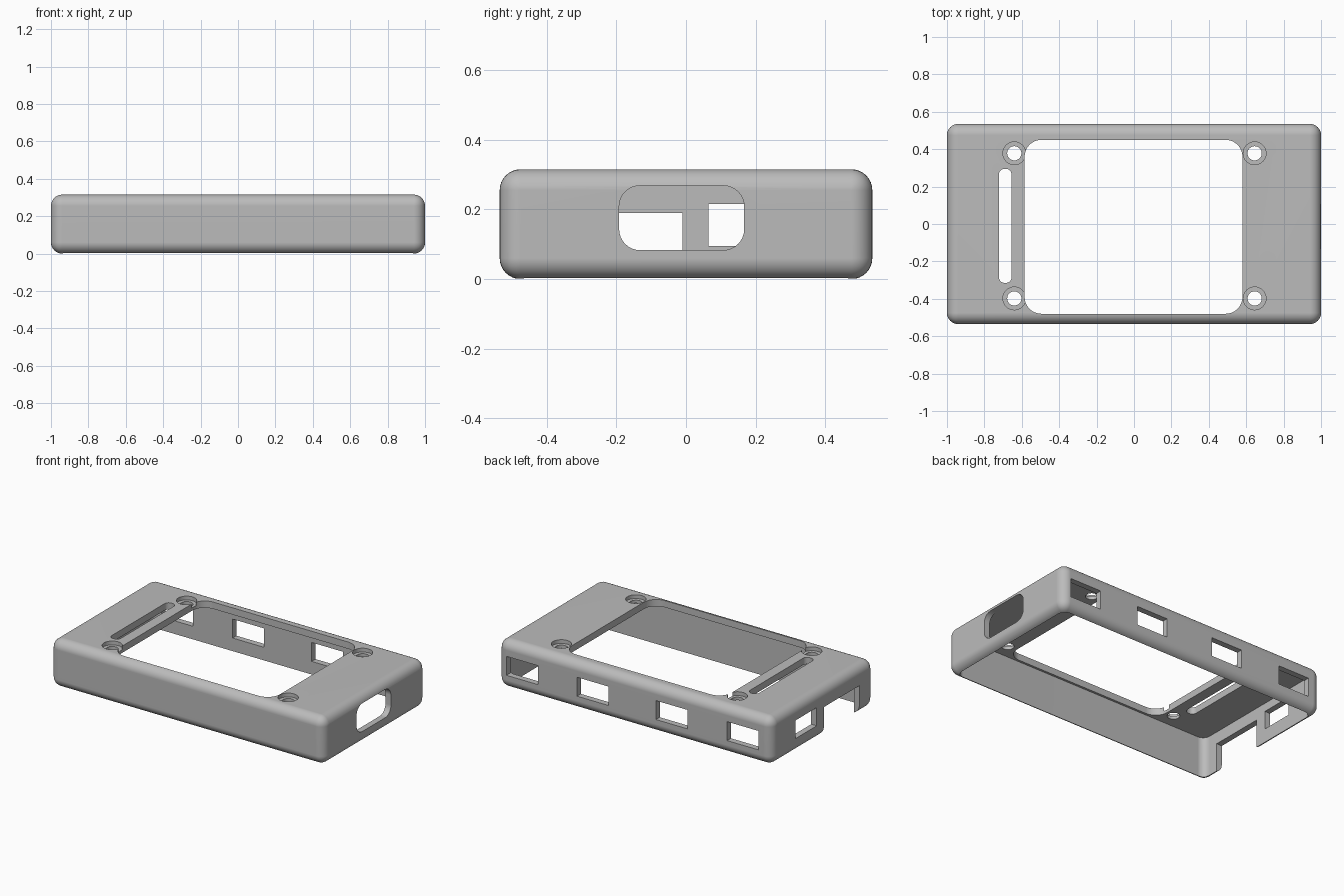
import bpy, bmesh
from math import sin, cos, pi
from mathutils import Vector

if "Cube" in bpy.data.objects:
    bpy.data.objects.remove(bpy.data.objects["Cube"], do_unlink=True)

grey = bpy.data.materials.new("plain_grey")
grey.use_nodes = True
grey.diffuse_color = (0.5, 0.5, 0.5, 1)
grey.node_tree.nodes["Principled BSDF"].inputs["Base Color"].default_value = (0.5, 0.5, 0.5, 1)

HALF_Y, TOP, WALL, ROUND = 0.535, 0.315, 0.04, 0.06
CEILING = TOP - 0.045


def make_object(name, bm):
    bmesh.ops.recalc_face_normals(bm, faces=bm.faces)
    mesh = bpy.data.meshes.new(name)
    bm.to_mesh(mesh)
    bm.free()
    obj = bpy.data.objects.new(name, mesh)
    bpy.context.collection.objects.link(obj)
    obj.data.materials.append(grey)
    return obj


def rounded_prism(name, axis, u, v, depth, radius=0.0, steps=8):
    """Rounded rectangle over ranges u and v, extruded along axis over depth."""
    place = {"x": lambda a, b, d: Vector((d, a, b)),
             "y": lambda a, b, d: Vector((a, d, b)),
             "z": lambda a, b, d: Vector((a, b, d))}[axis]
    corners = [(u[1], v[1], -1, -1), (u[0], v[1], 1, -1),
               (u[0], v[0], 1, 1), (u[1], v[0], -1, 1)]
    bm = bmesh.new()
    ring = []
    for i, (a, b, sa, sb) in enumerate(corners):
        count = steps if radius else 0
        for k in range(count + 1):
            t = (i + k / max(count, 1)) * pi / 2
            ring.append(bm.verts.new(place(a + radius * (sa + cos(t)),
                                           b + radius * (sb + sin(t)), depth[0])))
    face = bm.faces.new(ring)
    moved = bmesh.ops.extrude_face_region(bm, geom=[face])["geom"]
    shift = place(0, 0, depth[1] - depth[0])
    bmesh.ops.translate(bm, vec=shift, verts=[g for g in moved if isinstance(g, bmesh.types.BMVert)])
    return make_object(name, bm)


# Outer body: box rounded on every edge
bm = bmesh.new()
bmesh.ops.create_cube(bm, size=1)
bmesh.ops.scale(bm, vec=(2, 2 * HALF_Y, TOP), verts=bm.verts)
bmesh.ops.translate(bm, vec=(0, 0, TOP / 2), verts=bm.verts)
bmesh.ops.bevel(bm, geom=bm.edges[:], offset=ROUND, segments=8, profile=0.5, affect="EDGES")
case = make_object("case_shell", bm)

cutters = []


def cut(name, *args, **kw):
    cutters.append(rounded_prism(name + "_cutter", *args, **kw))


# Hollow underside
inner_x, inner_y = 1 - WALL, HALF_Y - WALL
cut("cavity", "z", (-inner_x, inner_x), (-inner_y, inner_y), (-0.1, CEILING), radius=0.05)

# Screen opening and slot in the top
above = (CEILING - 0.02, TOP + 0.1)
cut("screen_opening", "z", (-0.585, 0.58), (-0.48, 0.45), above, radius=0.09)
cut("slot", "z", (-0.722, -0.655), (-0.315, 0.295), above, radius=0.03)

# Screw holes with counterbores
for x in (-0.64, 0.645):
    for y in (-0.398, 0.378):
        for r, low in ((0.038, above[0]), (0.061, TOP - 0.025)):
            cut("screw", "z", (x - r, x + r), (y - r, y + r), (low, above[1]), radius=r * 0.9999)

# Row of ports in the back wall
for x in (-0.79, -0.27, 0.307, 0.822):
    cut("back_port", "y", (x - 0.115, x + 0.115), (0.09, 0.215), (HALF_Y - 0.07, 0.7))

# Ports in the end walls
cut("right_end_port", "x", (-0.192, 0.167), (0.083, 0.268), (0.93, 1.1), radius=0.06)
cut("left_end_port", "x", (0.065, 0.285), (0.095, 0.215), (-1.1, -0.93))
cut("left_end_notch", "x", (-0.38, -0.01), (-0.1, 0.19), (-1.1, -0.93))

bpy.context.view_layer.objects.active = case
for cutter in cutters:
    mod = case.modifiers.new("cut", "BOOLEAN")
    mod.operation = "DIFFERENCE"
    mod.solver = "EXACT"
    mod.object = cutter
    bpy.ops.object.modifier_apply(modifier=mod.name)
    bpy.data.objects.remove(cutter, do_unlink=True)

# Smooth rounded edges, crisp cut edges
bpy.ops.object.select_all(action="DESELECT")
case.select_set(True)
bpy.ops.object.shade_smooth_by_angle(angle=pi / 6)
weighted = case.modifiers.new("flat_panels", "WEIGHTED_NORMAL")
weighted.keep_sharp = True
